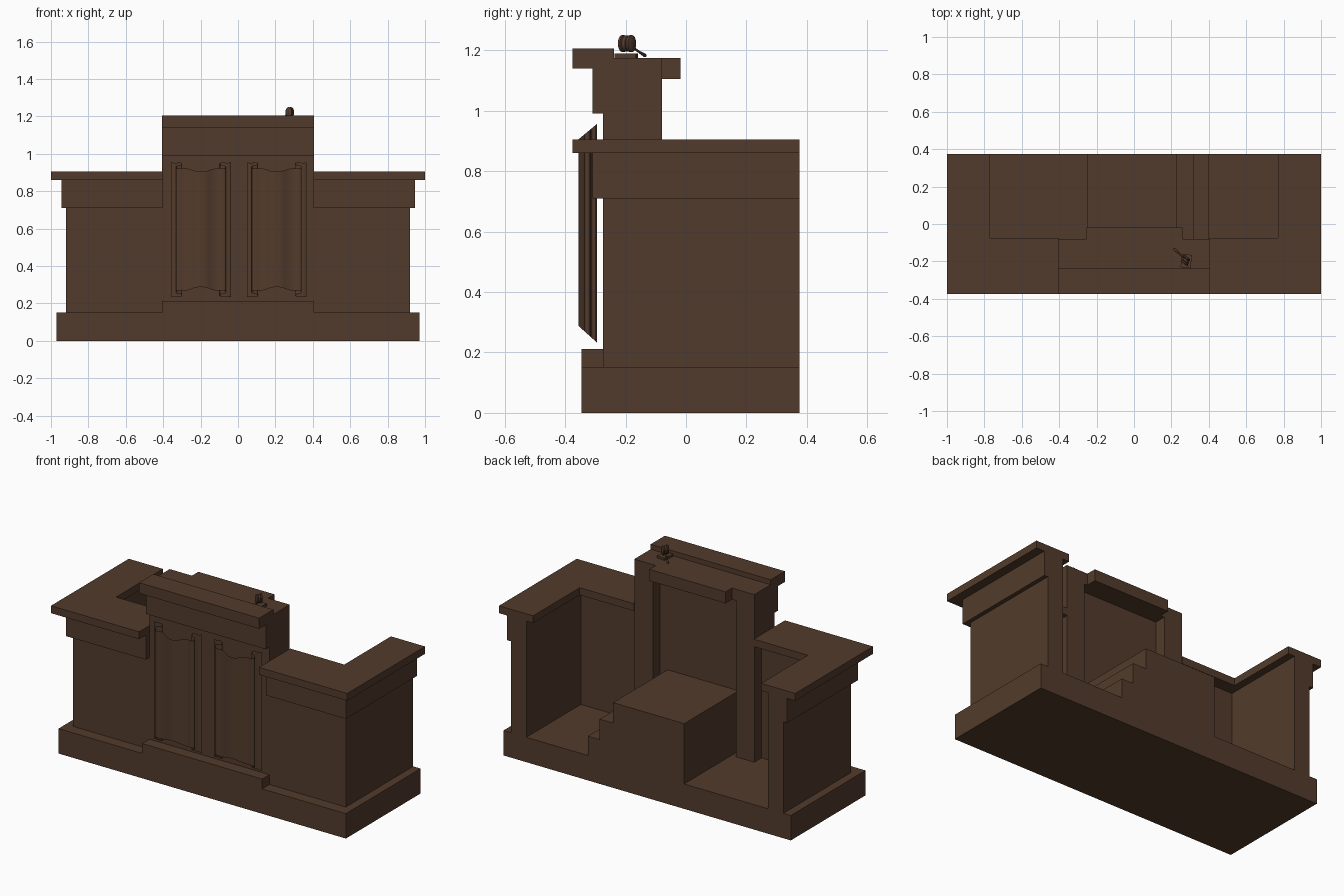
import bpy, math
from mathutils import Vector, Matrix

if "Cube" in bpy.data.objects:
    bpy.data.objects.remove(bpy.data.objects["Cube"])

wood = bpy.data.materials.new("dark_wood")
wood.diffuse_color = (0.085, 0.044, 0.025, 1)
wood.use_nodes = True
wood.node_tree.nodes["Principled BSDF"].inputs["Base Color"].default_value = wood.diffuse_color


def make(name, verts, faces):
    me = bpy.data.meshes.new(name)
    me.from_pydata(verts, [], faces)
    me.materials.append(wood)
    ob = bpy.data.objects.new(name, me)
    bpy.context.collection.objects.link(ob)
    return ob


def prism(name, outline, place, lo, hi):
    """Extrude a counter-clockwise outline; place(a, b, h) gives the 3D point."""
    n = len(outline)
    verts = [place(a, b, h) for h in (lo, hi) for a, b in outline]
    faces = [tuple(reversed(range(n))), tuple(range(n, 2 * n))]
    faces += [(i, (i + 1) % n, (i + 1) % n + n, i + n) for i in range(n)]
    return make(name, verts, faces)


def plan(name, outline, z0, z1):
    return prism(name, outline, lambda x, y, z: (x, y, z), z0, z1)


def side(name, outline, x0, x1):
    return prism(name, outline, lambda y, z, x: (x, y, z), x0, x1)


def front(name, outline, y0, y1):
    return prism(name, outline, lambda z, x, y: (x, y, z), y0, y1)


def box(name, x0, x1, y0, y1, z0, z1):
    return plan(name, [(x0, y0), (x1, y0), (x1, y1), (x0, y1)], z0, z1)


def smooth(ob, angle=40):
    bpy.ops.object.select_all(action='DESELECT')
    bpy.context.view_layer.objects.active = ob
    ob.select_set(True)
    bpy.ops.object.shade_smooth_by_angle(angle=math.radians(angle))


BACK, T = 0.375, 0.405

# Plinth and its raised centre
box("plinth", -0.97, 0.97, -0.345, BACK, 0, 0.152)
box("plinth_step", -T, T, -0.345, -0.27, 0.15, 0.212)


# L-shaped wing walls, frieze and counter, one per side
def wing(name, s, outer, inner, y_front, y_inner, z0, z1):
    pts = [(T, y_front), (outer, y_front), (outer, BACK),
           (inner, BACK), (inner, y_inner), (T, y_inner)]
    pts = [(s * x, y) for x, y in pts]
    plan(name, pts if s > 0 else pts[::-1], z0, z1)


for s, label in ((-1, "left"), (1, "right")):
    wing(label + "_wall", s, 0.92, 0.815, -0.275, -0.15, 0.15, 0.71)
    wing(label + "_frieze", s, 0.945, 0.815, -0.31, -0.15, 0.71, 0.86)
    wing(label + "_counter", s, 1.0, 0.77, -0.375, -0.075, 0.86, 0.905)
    # Rear posts of the central tower
    a, b = sorted((s * 0.28, s * T))
    box(label + "_tower_post", a, b, -0.151, -0.08, 0.15, 1.175)

# Central tower: stepped profile with overhanging top moulding
side("tower", [(-0.275, 0.15), (-0.15, 0.15), (-0.15, 1.105), (-0.15, 1.175),
               (-0.238, 1.175), (-0.238, 1.205), (-0.375, 1.205), (-0.375, 1.14),
               (-0.31, 1.14), (-0.31, 0.99), (-0.275, 0.99)], -T, T)
box("tower_top", -0.28, 0.28, -0.151, -0.08, 1.105, 1.175)
box("desk_ledge", -0.255, 0.26, -0.08, -0.018, 1.105, 1.175)

# Raised platform with steps on one side, and the wall under the recess edge
front("platform_steps", [(0.15, -0.25), (0.15, 0.40), (0.27, 0.40), (0.27, 0.32),
                         (0.395, 0.32), (0.395, 0.23), (0.52, 0.23), (0.52, -0.25)],
      -0.15, BACK)


# Linenfold panels: a folded cloth profile whose ends are mitred by depth
half = [(-0.160, -0.295), (-0.140, -0.300), (-0.115, -0.297), (-0.101, -0.302),
        (-0.104, -0.312), (-0.122, -0.315), (-0.133, -0.322), (-0.131, -0.332),
        (-0.115, -0.336), (-0.090, -0.334), (-0.060, -0.340), (-0.030, -0.352)]
fold = half + [(0, -0.356)] + [(-x, y) for x, y in reversed(half)]


def spline(pts, sub=4):
    out = []
    for i in range(len(pts) - 1):
        p = [Vector(pts[min(max(i + k, 0), len(pts) - 1)]) for k in (-1, 0, 1, 2)]
        for j in range(sub):
            t = j / sub
            out.append(0.5 * (2 * p[1] + (p[2] - p[0]) * t
                              + (2 * p[0] - 5 * p[1] + 4 * p[2] - p[3]) * t * t
                              + (3 * p[1] - p[0] - 3 * p[2] + p[3]) * t ** 3))
    return out + [Vector(pts[-1])]


curve = spline(fold)
for cx, label in ((-0.198, "left"), (0.207, "right")):
    n = len(curve)
    verts = [(cx + p.x, p.y, 0.288 - 0.9 * (p.y + 0.356)) for p in curve]
    verts += [(cx + p.x, p.y, 0.905 + 0.83 * (p.y + 0.356)) for p in curve]
    cloth = make(label + "_linenfold", verts,
                 [(i, i + 1, i + 1 + n, i + n) for i in range(n - 1)])
    smooth(cloth, 60)


# Gavel on its sound block
def lathe(name, rings, matrix, seg=16):
    verts = [matrix @ Vector((r * math.cos(2 * math.pi * k / seg),
                              r * math.sin(2 * math.pi * k / seg), h))
             for h, r in rings for k in range(seg)]
    faces = [(i * seg + k, i * seg + (k + 1) % seg,
              (i + 1) * seg + (k + 1) % seg, (i + 1) * seg + k)
             for i in range(len(rings) - 1) for k in range(seg)]
    faces += [tuple(reversed(range(seg))),
              tuple(range((len(rings) - 1) * seg, len(rings) * seg))]
    smooth(make(name, verts, faces))


block = box("sound_block", -0.027, 0.027, -0.036, 0.036, 0, 0.014)
block.location = (0.28, -0.198, 1.175)
block.rotation_euler.z = math.radians(-8)


def aim(origin, direction):
    return Matrix.Translation(origin) @ Vector(direction).to_track_quat('Z', 'Y').to_matrix().to_4x4()


head = aim((0.277, -0.195, 1.222), (0.5, 0.87, 0))
squash = Matrix.Translation((0.277, 0, 0)) @ Matrix.Diagonal((0.7, 1, 1, 1)) @ Matrix.Translation((-0.277, 0, 0))
lathe("gavel_head", [(-0.022, 0.022), (-0.019, 0.028), (-0.011, 0.028), (-0.008, 0.02),
                     (-0.006, 0.026), (0.006, 0.026), (0.008, 0.02), (0.011, 0.028),
                     (0.019, 0.028), (0.022, 0.022)], squash @ head)
lathe("gavel_handle", [(0, 0.004), (0.045, 0.004), (0.075, 0.006), (0.08, 0.003)],
      aim((0.268, -0.182, 1.212), (-0.055, 0.05, -0.032)), 10)
